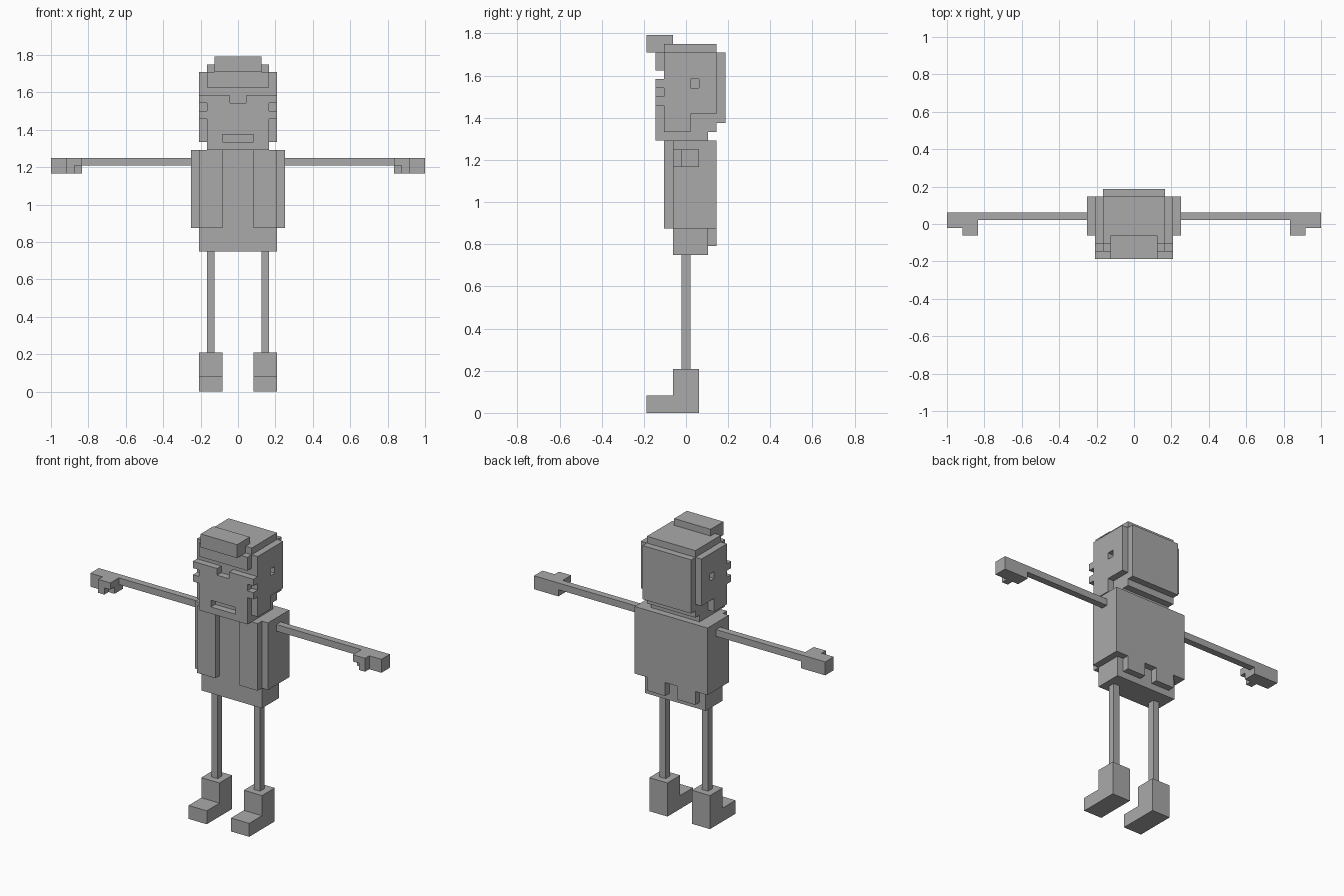
import bpy
import bmesh
import math
from itertools import product

UNIT = 1 / 24          # edge length of one block
Y_SHIFT = 4.5          # block rows in front of the centre

cube = bpy.data.objects.get("Cube")
if cube:
    bpy.data.objects.remove(cube, do_unlink=True)

grey = bpy.data.materials.new("plain_grey")
grey.use_nodes = True
colour = (0.4, 0.4, 0.4, 1)
grey.diffuse_color = colour
grey.node_tree.nodes["Principled BSDF"].inputs["Base Color"].default_value = colour


def cells(boxes):
    """All block cells inside a list of (x range, y range, z range) boxes."""
    return {c for b in boxes for c in product(*(range(*r) for r in b))}


def flip(found):
    return {(-1 - x, y, z) for x, y, z in found}


def build(name, solid):
    """Make one clean mesh from the outer faces of a set of cells."""
    bm = bmesh.new()
    verts = {}

    def corner(p):
        if p not in verts:
            x, y, z = p
            verts[p] = bm.verts.new((x * UNIT, (y - Y_SHIFT) * UNIT, z * UNIT))
        return verts[p]

    for cell in solid:
        for axis, side in product(range(3), (0, 1)):
            neighbour = list(cell)
            neighbour[axis] += 2 * side - 1
            if tuple(neighbour) in solid:
                continue
            u, v = (axis + 1) % 3, (axis + 2) % 3
            loop = []
            for du, dv in ((0, 0), (1, 0), (1, 1), (0, 1)):
                p = list(cell)
                p[axis] += side
                p[u] += du
                p[v] += dv
                loop.append(corner(tuple(p)))
            bm.faces.new(loop if side else loop[::-1])
    bmesh.ops.dissolve_limit(bm, angle_limit=math.radians(1),
                             verts=bm.verts[:], edges=bm.edges[:])
    mesh = bpy.data.meshes.new(name)
    bm.to_mesh(mesh)
    bm.free()
    mesh.materials.append(grey)
    bpy.context.collection.objects.link(bpy.data.objects.new(name, mesh))


def whole(name, fill, cut=()):
    """A part drawn on its +x half and mirrored into one object."""
    half = cells(fill) - cells(cut)
    build(name, half | flip(half))


def pair(name, fill, cut=()):
    """A separate left and right part."""
    left = cells(fill) - cells(cut)
    build("left_" + name, left)
    build("right_" + name, flip(left))


# Boots and thin legs
pair("boot", [((2, 5), (0, 6), (0, 2)), ((2, 5), (3, 6), (2, 5))])
pair("leg", [((3, 4), (4, 5), (5, 18))])

# Body with an open jacket and two tails at the back
whole("body", [((0, 5), (3, 7), (18, 31))])
whole("jacket", [
    ((2, 5), (2, 3), (21, 31)),
    ((5, 6), (3, 8), (21, 31)),
    ((0, 5), (7, 8), (21, 31)),
    ((1, 4), (7, 8), (19, 21)),
])

# Thin arms, palms and stepped thumbs
pair("arm", [((6, 20), (5, 6), (29, 30))])
pair("hand", [
    ((20, 24), (4, 6), (28, 30)),
    ((20, 22), (3, 4), (29, 30)),
    ((21, 22), (3, 4), (28, 29)),
])

# Neck and head
whole("neck", [((0, 4), (3, 7), (31, 32))])
whole("head", [((0, 4), (2, 8), (32, 41))])

# Face with a notch between the brows and a sunken mouth
whole("face",
      [((0, 4), (1, 2), (31, 38)), ((0, 4), (2, 3), (31, 32))],
      [((0, 1), (1, 2), (37, 38)), ((0, 2), (1, 2), (32, 33))])

# Side hair with an ear hole, and the nubs beside the eyes
pair("side_hair",
     [((4, 5), (2, 8), (34, 41)), ((4, 5), (2, 5), (32, 34))],
     [((4, 5), (5, 6), (37, 38))])
pair("brow_end", [((4, 5), (1, 2), (37, 38))])
pair("cheek_end", [((4, 5), (1, 2), (35, 36))])

# Hair slabs at the front, back and top, and the raised tuft
whole("front_hair", [((0, 4), (1, 2), (39, 41))])
whole("back_hair", [((0, 4), (8, 9), (33, 41))])
whole("top_hair", [((0, 4), (2, 8), (41, 42))])
whole("tuft", [((0, 3), (0, 3), (41, 43))], [((0, 3), (2, 3), (41, 42))])
